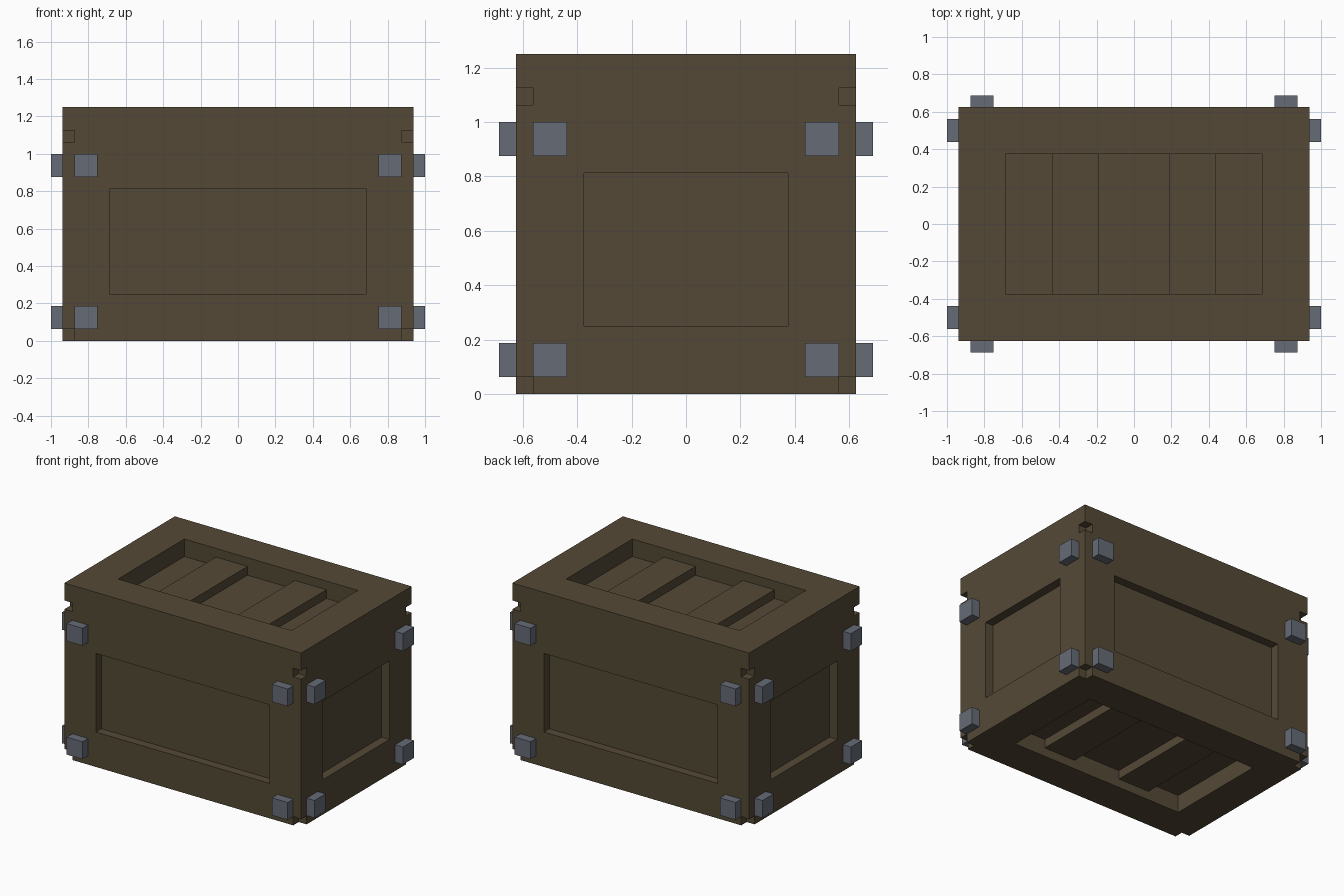
import bpy
import bmesh
from mathutils import Matrix, Vector

if "Cube" in bpy.data.objects:
    bpy.data.objects.remove(bpy.data.objects["Cube"], do_unlink=True)

U = 1 / 16                                  # modelling grid step
HX, HY, H = 15 * U, 10 * U, 20 * U          # half width, half depth, height


def make_material(name, srgb):
    rgb = [((c / 255 + 0.055) / 1.055) ** 2.4 for c in srgb]
    mat = bpy.data.materials.new(name)
    mat.use_nodes = True
    mat.diffuse_color = (*rgb, 1)
    bsdf = mat.node_tree.nodes["Principled BSDF"]
    bsdf.inputs["Base Color"].default_value = (*rgb, 1)
    bsdf.inputs["Roughness"].default_value = 0.8
    return mat


wood = make_material("dark brown", (84, 73, 54))
metal = make_material("slate grey", (102, 107, 117))


def boxes(name, spans, mat):
    """One object made of boxes, each given as (low corner, high corner)."""
    bm = bmesh.new()
    for lo, hi in spans:
        lo, hi = Vector(lo), Vector(hi)
        place = Matrix.Translation((lo + hi) / 2) @ Matrix.Diagonal((*(hi - lo), 1))
        bmesh.ops.create_cube(bm, size=1, matrix=place)
    mesh = bpy.data.meshes.new(name)
    bm.to_mesh(mesh)
    bm.free()
    mesh.materials.append(mat)
    obj = bpy.data.objects.new(name, mesh)
    bpy.context.collection.objects.link(obj)
    return obj


def span(a, b):
    """Order two corners into low and high."""
    return [min(p) for p in zip(a, b)], [max(p) for p in zip(a, b)]


PX, PY, Z0, Z1 = 11 * U, 6 * U, 4 * U, 13 * U   # panel opening limits
OUT = 0.1                                       # cutter overshoot

# Recessed panels on all six faces
cuts = []
for s in (-1, 1):
    cuts.append(span((-PX, s * (HY - U), Z0), (PX, s * (HY + OUT), Z1)))
    cuts.append(span((s * (HX - U), -PY, Z0), (s * (HX + OUT), PY, Z1)))
cuts.append(span((-PX, -PY, H - 2 * U), (PX, PY, H + OUT)))
cuts.append(span((-PX, -PY, -OUT), (PX, PY, 2 * U)))

# Small corner notches at the foot and below the lid
for sx in (-1, 1):
    for sy in (-1, 1):
        for z0, z1 in ((-OUT, U), (17 * U, 18 * U)):
            cuts.append(span((sx * (HX - U), sy * (HY - U), z0),
                             (sx * (HX + OUT), sy * (HY + OUT), z1)))

# Crate body
body = boxes("crate_body", [((-HX, -HY, 0), (HX, HY, H))], wood)
cutter = boxes("recess_cutter", cuts, wood)
cutter.hide_render = True
mod = body.modifiers.new("recesses", 'BOOLEAN')
mod.operation = 'DIFFERENCE'
mod.solver = 'EXACT'
mod.object = cutter
bpy.context.view_layer.objects.active = body
bpy.ops.object.modifier_apply(modifier=mod.name)
bpy.data.objects.remove(cutter, do_unlink=True)

# Slats across the top and bottom recesses
for name, z0, z1 in (("top_slats", H - 2 * U, H - U), ("bottom_slats", U, 2 * U)):
    boxes(name, [span((s * 3 * U, -PY, z0), (s * 7 * U, PY, z1)) for s in (-1, 1)], wood)

# Metal studs near each corner of the four upright sides
for label, s in (("front", -1), ("back", 1)):
    boxes(label + "_studs",
          [span((sx * 12 * U, s * HY, z), (sx * 14 * U, s * (HY + U), z + 2 * U))
           for sx in (-1, 1) for z in (U, 14 * U)], metal)
for label, s in (("right", -1), ("left", 1)):
    boxes(label + "_studs",
          [span((s * HX, sy * 7 * U, z), (s * (HX + U), sy * 9 * U, z + 2 * U))
           for sy in (-1, 1) for z in (U, 14 * U)], metal)
